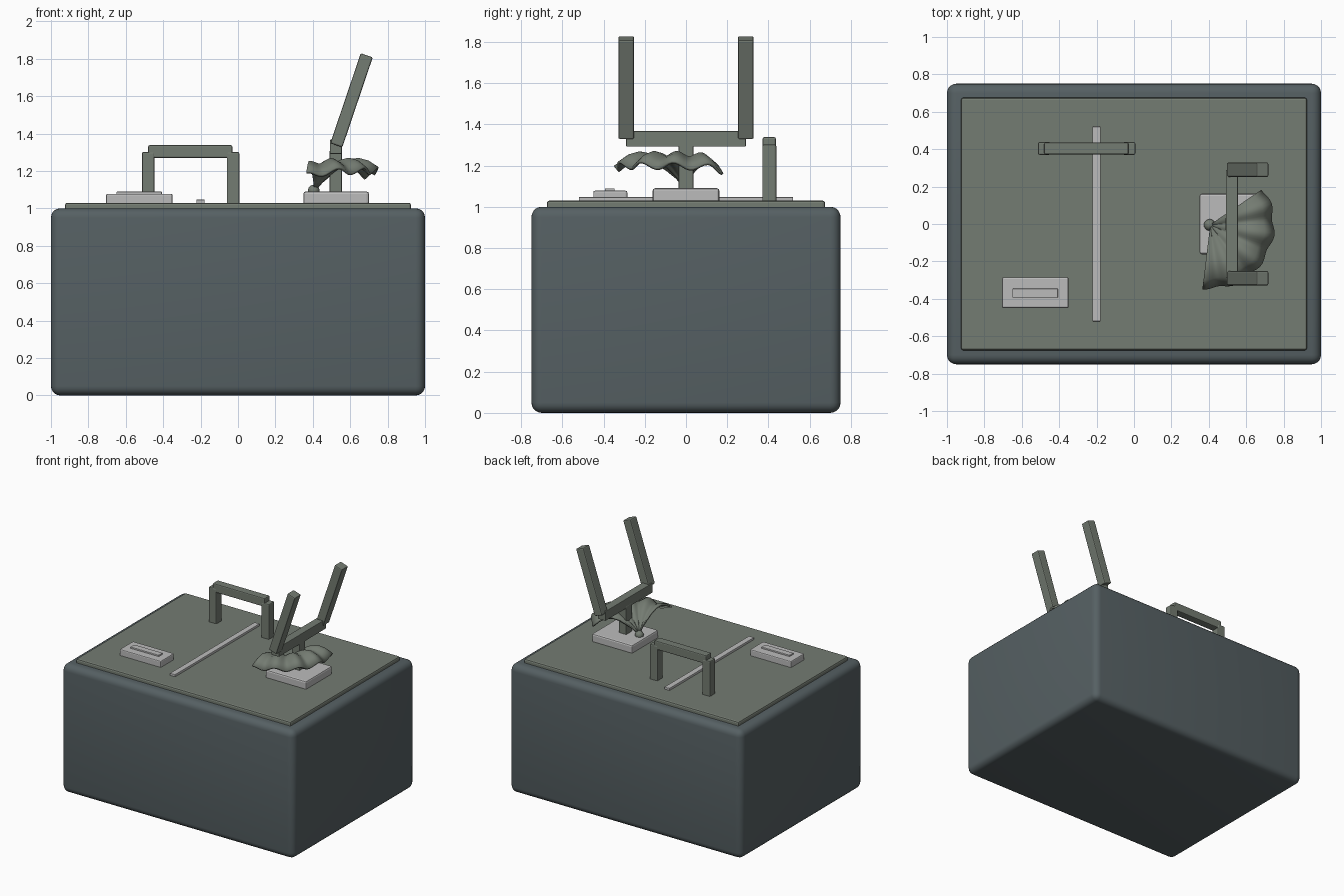
import bpy, bmesh, math

if "Cube" in bpy.data.objects:
    bpy.data.objects.remove(bpy.data.objects["Cube"])


def mat(name, rgb):
    m = bpy.data.materials.new(name)
    m.diffuse_color = (*rgb, 1)
    m.use_nodes = True
    m.node_tree.nodes["Principled BSDF"].inputs["Base Color"].default_value = m.diffuse_color
    return m


SLATE = mat("slate_blue_grey", (0.092, 0.117, 0.125))
OLIVE = mat("olive_grey", (0.175, 0.2, 0.168))
LIGHT = mat("light_grey", (0.5, 0.5, 0.5))


def finish(name, bm, material):
    me = bpy.data.meshes.new(name)
    bm.to_mesh(me)
    bm.free()
    ob = bpy.data.objects.new(name, me)
    bpy.context.collection.objects.link(ob)
    me.materials.append(material)
    bpy.ops.object.select_all(action='DESELECT')
    ob.select_set(True)
    bpy.context.view_layer.objects.active = ob
    return ob


def box(name, x, y, z, material, bevel=0.008, segments=2):
    """Bevelled box from (min, max) ranges."""
    bm = bmesh.new()
    bmesh.ops.create_cube(bm, size=1)
    size = [r[1] - r[0] for r in (x, y, z)]
    for v in bm.verts:
        v.co = [v.co[i] * size[i] for i in range(3)]
    if bevel:
        bmesh.ops.bevel(bm, geom=bm.edges[:], offset=bevel, segments=segments,
                        profile=0.5, affect='EDGES')
    ob = finish(name, bm, material)
    ob.location = [(r[0] + r[1]) / 2 for r in (x, y, z)]
    if segments > 2:
        bpy.ops.object.shade_smooth_by_angle(angle=math.radians(35))
    return ob


# Body and raised lid
box("body", (-1, 1), (-0.75, 0.75), (0, 1), SLATE, 0.05, 5)
box("lid_panel", (-0.925, 0.925), (-0.675, 0.675), (0.97, 1.03), OLIVE, 0.012)

# Light trim: seam strip, switch panel, pivot base
box("seam_strip", (-0.222, -0.178), (-0.52, 0.52), (1.02, 1.047), LIGHT, 0.003)
box("switch_panel", (-0.705, -0.35), (-0.45, -0.285), (1.02, 1.078), LIGHT)
box("switch_slot", (-0.65, -0.407), (-0.394, -0.346), (1.07, 1.089), LIGHT, 0.003)
box("pivot_base", (0.35, 0.7), (-0.162, 0.162), (1.02, 1.09), LIGHT, 0.012)

# Carry handle
for name, x0 in (("handle_post_left", -0.513), ("handle_post_right", -0.06)):
    box(name, (x0, x0 + 0.067), (0.37, 0.438), (1.02, 1.302), OLIVE)
box("handle_bar", (-0.48, -0.03), (0.372, 0.436), (1.27, 1.338), OLIVE)

# Tilted fork on a stem
box("fork_stem", (0.49, 0.555), (-0.036, 0.036), (1.07, 1.31), OLIVE, 0.004)
box("fork_crossbar", (0.491, 0.555), (-0.29, 0.29), (1.292, 1.367), OLIVE, 0.004)
TILT = 0.326
for name, yc in (("fork_arm_front", -0.29), ("fork_arm_back", 0.29)):
    arm = box(name, (-0.034, 0.034), (-0.0385, 0.0385), (-0.254, 0.254), OLIVE)
    arm.rotation_euler = (0, TILT, 0)
    arm.location = (0.607, yc, 1.578)

# Small ball where the leaf starts
bm = bmesh.new()
bmesh.ops.create_uvsphere(bm, u_segments=20, v_segments=12, radius=0.031)
ball = finish("leaf_knob", bm, OLIVE)
ball.location = (0.405, -0.005, 1.095)
bpy.ops.object.shade_smooth_by_angle()

# Rippled fan-shaped leaf rising from the ball and drooping at its rim
PROFILE = [(0, 1.105), (0.12, 1.145), (0.25, 1.183), (0.4, 1.221), (0.55, 1.245),
           (0.7, 1.252), (0.85, 1.236), (1, 1.2)]
N = 44
A0, A1 = math.radians(-97), math.radians(34)
bm = bmesh.new()
rows = []
for t, z in PROFILE:
    row = []
    for i in range(N + 1):
        u = i / N
        a = A0 + (A1 - A0) * u
        wave = math.cos(u * math.tau * 4.5)
        r = max(t, 0.02) * (0.335 + 0.009 * t * wave)
        droop = 0.025 * t * abs(2 * u - 1) ** 4
        row.append(bm.verts.new((0.408 + r * math.cos(a), -0.005 + r * math.sin(a),
                                 z + 0.017 * t * wave - droop)))
    rows.append(row)
for p, q in zip(rows, rows[1:]):
    for i in range(N):
        bm.faces.new((p[i], q[i], q[i + 1], p[i + 1]))
leaf = finish("leaf_fan", bm, OLIVE)
solid = leaf.modifiers.new("thickness", 'SOLIDIFY')
solid.thickness = 0.014
solid.offset = 0
bpy.ops.object.shade_smooth_by_angle(angle=math.radians(40))
